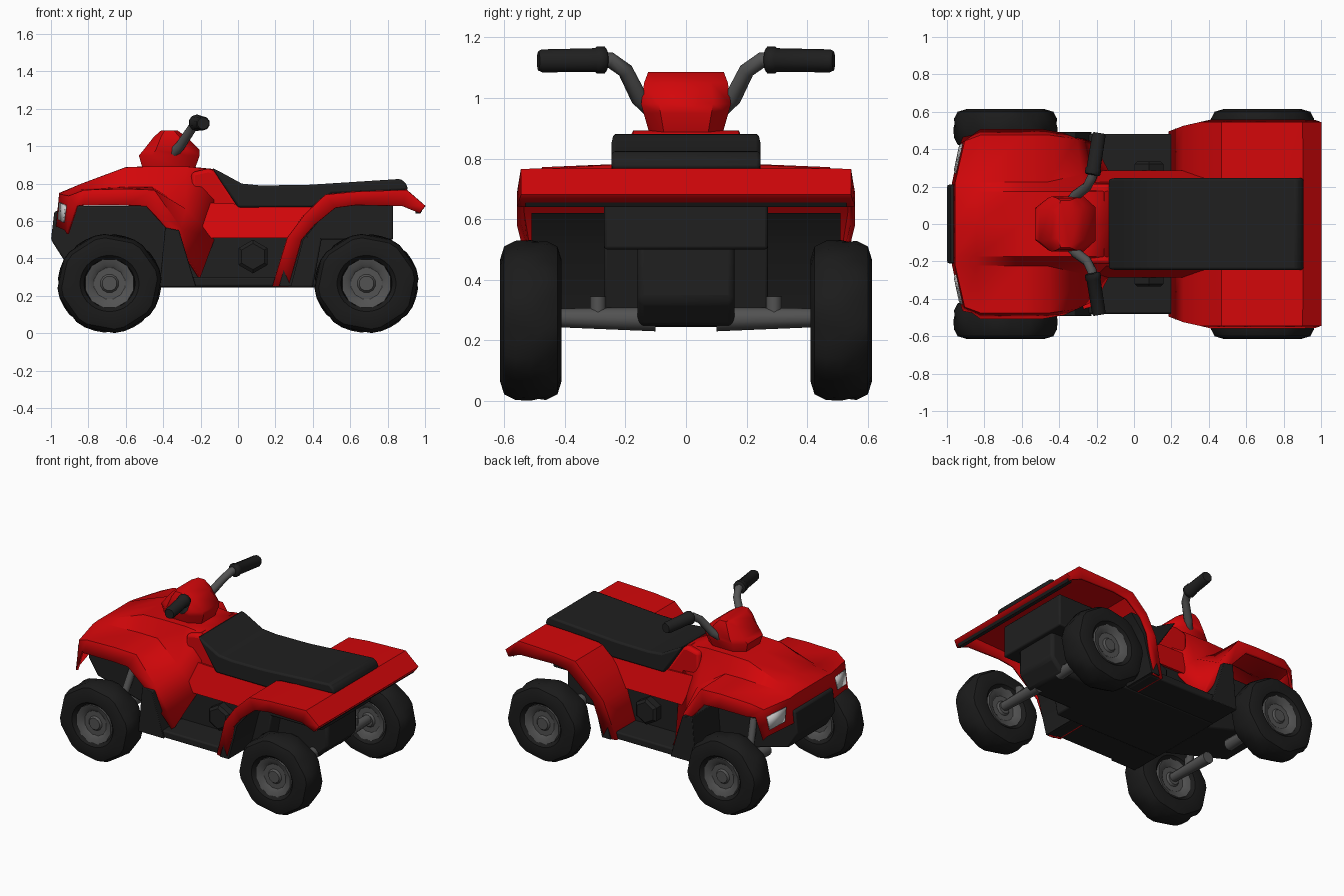
import bpy, bmesh, math
from mathutils import Vector

if "Cube" in bpy.data.objects:
    bpy.data.objects.remove(bpy.data.objects["Cube"])


def material(name, r, g, b):
    m = bpy.data.materials.new(name)
    m.diffuse_color = (r, g, b, 1)
    m.use_nodes = True
    m.node_tree.nodes["Principled BSDF"].inputs["Base Color"].default_value = m.diffuse_color
    return m


RED = material("red plastic", 0.65, 0.002, 0.003)
BLACK = material("black plastic", 0.014, 0.014, 0.014)
RUBBER = material("tyre rubber", 0.011, 0.011, 0.011)
GREY = material("grey metal", 0.085, 0.085, 0.085)
LAMP = material("lamp white", 0.6, 0.6, 0.6)


def finish(name, bm, mat, bevel=0, solid=0, angle=35):
    bmesh.ops.remove_doubles(bm, verts=bm.verts, dist=0.0005)
    bmesh.ops.recalc_face_normals(bm, faces=bm.faces)
    me = bpy.data.meshes.new(name)
    bm.to_mesh(me)
    bm.free()
    me.materials.append(mat)
    ob = bpy.data.objects.new(name, me)
    bpy.context.collection.objects.link(ob)
    bpy.ops.object.select_all(action='DESELECT')
    ob.select_set(True)
    bpy.context.view_layer.objects.active = ob
    bpy.ops.object.shade_smooth_by_angle(angle=math.radians(angle))
    if solid:
        m = ob.modifiers.new("thickness", 'SOLIDIFY')
        m.thickness, m.offset = solid, 0
    if bevel:
        m = ob.modifiers.new("bevel", 'BEVEL')
        m.width, m.segments, m.limit_method = bevel, 2, 'ANGLE'
    return ob


def prism(name, pts, y0, y1, mat, bevel=0.01):
    """Side profile (x, z) extruded from y0 to y1."""
    bm = bmesh.new()
    a = [bm.verts.new((x, y0, z)) for x, z in pts]
    b = [bm.verts.new((x, y1, z)) for x, z in pts]
    bm.faces.new(a)
    bm.faces.new(b)
    for i in range(len(pts)):
        j = (i + 1) % len(pts)
        bm.faces.new((a[i], a[j], b[j], b[i]))
    return finish(name, bm, mat, bevel)


def loft(name, rows, mat, solid=0, closed=False, caps=False, bevel=0, angle=35):
    bm = bmesh.new()
    vs = [[bm.verts.new(p) for p in r] for r in rows]
    n = len(rows[0])
    for r in range(len(rows) - 1):
        for i in range(n if closed else n - 1):
            j = (i + 1) % n
            bm.faces.new((vs[r][i], vs[r][j], vs[r + 1][j], vs[r + 1][i]))
    if caps:
        bm.faces.new(vs[0])
        bm.faces.new(vs[-1])
    return finish(name, bm, mat, bevel, solid, angle)


def tube(name, path, radii, mat, sides=10):
    rows = []
    path = [Vector(p) for p in path]
    for k, p in enumerate(path):
        d = (path[min(k + 1, len(path) - 1)] - path[max(k - 1, 0)]).normalized()
        u = d.cross(Vector((1, 0.01, 0.02))).normalized()
        v = d.cross(u)
        rows.append([p + radii[k] * (u * math.cos(t) + v * math.sin(t))
                     for t in (2 * math.pi * i / sides for i in range(sides))])
    return loft(name, rows, mat, closed=True, caps=True, angle=50)


def spin(name, centre, prof, sides, mat, bump=0, sx=1.0, angle=35):
    """Profile of (y offset, radius) turned about the y axis."""
    rows = []
    for k, (y, r) in enumerate(prof):
        row = []
        for i in range(sides):
            t = 2 * math.pi * (i + 0.5) / sides
            q = r - (bump if r > 0.23 and (i // 2 + (y > 0)) % 2 else 0)
            row.append((centre[0] + sx * q * math.cos(t), centre[1] + y, centre[2] + q * math.sin(t)))
        rows.append(row)
    return loft(name, rows, mat, closed=True, caps=True, angle=angle)


def mirrored(half):
    return [(x, -y, z) for x, y, z in reversed(half) if y > 0] + half


# Front hood and fenders: hood x, hood z, crease z, fender x, y, z, skirt x, z
front = [(-.965, .57, .57, -.92, .43, .55, -.91, .53),
         (-.95, .745, .74, -.90, .44, .73, -.86, .68),
         (-.84, .79, .765, -.82, .47, .76, -.82, .685),
         (-.60, .88, .775, -.60, .47, .765, -.60, .685),
         (-.46, .885, .775, -.45, .47, .76, -.49, .68),
         (-.28, .885, .66, -.31, .45, .56, -.38, .56),
         (-.13, .87, .50, -.205, .40, .30, -.21, .30)]
rows = []
for xc, zh, zi, xo, yo, zf, xs, zs in front:
    yi = .22 if zi > .7 or zi < .6 and xc < -.9 else .26
    rows.append(mirrored([(xc, 0, zh), (xc, .17, zh), (xc, yi, zi), (xo, yo, zf), (xs, yo + .03, zs)]))
loft("front_fenders_and_hood", rows, RED, solid=.016, angle=50)

# Rear fenders: top x, top z, skirt x, skirt z, half width
rear = [(.19, .25, .27, .25, .49), (.27, .51, .34, .50, .52), (.36, .63, .41, .58, .54),
        (.47, .735, .52, .67, .54), (.62, .75, .63, .685, .54), (.90, .76, .88, .68, .54),
        (.995, .68, .965, .645, .54), (.965, .645, .965, .645, .54)]
rows = [mirrored([(x, 0, z), (x, .24, z), (x, w, z), (xs, w + .01, zs)]) for x, z, xs, zs, w in rear]
loft("rear_fenders", rows, RED, solid=.016)
prism("rear_lip", [(.95, .64), (.975, .64), (.985, .655), (.95, .66)], -.53, .53, BLACK, 0)

# Centre body, flaring out below the seat
prism("centre_body", [(-.25, .55), (-.25, .86), (-.16, .88), (-.12, .87), (0.02, .66), (.42, .66), (.36, .55)],
      -.215, .215, RED, .02)
loft("side_panels", [[(-.3, s * .285, .51), (.3, s * .285, .51), (.42, s * .24, .68), (-.3, s * .22, .70)]
                     for s in (-1, 1)], RED, closed=True, caps=True)

# Seat
prism("seat", [(-.14, .885), (-.09, .86), (.02, .80), (.12, .79), (.37, .793), (.87, .825), (.9, .80), (.91, .765),
               (.5, .745), (.4, .672), (0, .672)], -.245, .245, BLACK, .012)

# Chassis, nose, footboards and rear gearbox
prism("chassis", [(-.42, .245), (.4, .245), (.45, .52), (-.35, .52)], -.27, .27, BLACK)
prism("nose", [(-1.0, .50), (-.982, .65), (-.9, .68), (-.4, .68), (-.3, .25), (-.42, .25), (-.93, .39)],
      -.21, .21, BLACK)
prism("under_seat_box", [(.36, .5), (.83, .5), (.83, .72), (.5, .72), (.40, .62)], -.27, .27, BLACK)
prism("rear_gearbox", [(.35, .245), (.72, .245), (.8, .33), (.8, .55), (.35, .55)], -.16, .16, BLACK, .02)
prism("footboard", [(-.42, .25), (.27, .25), (.29, .30), (-.4, .30)], -.48, .48, BLACK)
for s in (-1, 1):
    prism("front_mud_flap", [(-.42, .25), (-.225, .25), (-.315, .55), (-.39, .565)], s * .2, s * .492, BLACK, .004)
    prism("rear_mud_flap", [(.22, .252), (.285, .252), (.35, .5), (.45, .62), (.39, .62), (.29, .5)],
          s * .2, s * .51, BLACK, 0)
    spin("engine_knob", (.08, s * .29, .41), [(-.045, .09), (.03, .09), (.045, .07)] if s > 0
         else [(.045, .09), (-.03, .09), (-.045, .07)], 6, BLACK)

    # Headlight plates on the bevelled front corners
    def on_panel(u, v):
        a = Vector((-.965, .22, .57)).lerp(Vector((-.92, .43, .55)), u)
        b = Vector((-.95, .22, .74)).lerp(Vector((-.90, .44, .73)), u)
        p = a.lerp(b, v) + Vector((-.0125, .002, 0))
        return (p.x, s * p.y, p.z)
    loft("headlight", [[on_panel(.22, .78), on_panel(.96, .74)], [on_panel(.32, .26), on_panel(.92, .22)]],
         LAMP, solid=.008)

    # Handlebar and grip
    tube("handlebar", [(-.34, s * .12, .97), (-.31, s * .155, 1.0), (-.25, s * .20, 1.09), (-.225, s * .25, 1.125),
                       (-.22, s * .30, 1.125)], [.03, .028, .026, .026, .026], GREY, 8)
    tube("grip", [(-.222, s * .262, 1.125), (-.221, s * .268, 1.125), (-.217, s * .295, 1.125),
                  (-.216, s * .30, 1.125), (-.188, s * .475, 1.122), (-.186, s * .487, 1.122)],
         [.036, .044, .044, .039, .038, .032], BLACK, 10)

    # Wheels, axles and struts
    for x in (-.687, .687):
        c = (x, s * .512, .266)
        side = [(.02, .125), (.075, .13), (.098, .15), (.102, .2), (.088, .245), (.05, .264)]
        spin("tyre", c, [(-y, r) for y, r in side] + [(0, .266)] + side[::-1], 32, RUBBER, .009, 1.05)
        rim = [(.06, .134), (.088, .134), (.08, .105), (.065, .085), (.065, .05), (.078, .04)]
        spin("hub", c, [(-y, r) for y, r in reversed(rim)] + rim, 12, GREY)
        tube("axle", [(x, s * .1, .27), (x, s * .46, .275)], [.04, .03], GREY)
        tube("strut", [(x, s * .29, .29), (x, s * .29, .345)], [.026, .026], GREY, 8)
    tube("front_strut", [(-.687, s * .29, .30), (-.66, s * .20, .52)], [.025, .025], GREY, 8)

# Handlebar pod: z, back x, front x, half width
rows = []
for z, x0, x1, w in [(.88, -.51, -.23, .12), (.95, -.53, -.205, .14), (.98, -.505, -.205, .148),
                     (1.05, -.45, -.275, .138), (1.085, -.41, -.325, .125)]:
    c = (x1 - x0) * .22
    half = [(x0, w * .6, z), (x0 + c, w, z), (x1 - c, w, z), (x1, w * .6, z)]
    rows.append(half + [(x, -y, z) for x, y, z in reversed(half)])
loft("handlebar_pod", rows, RED, closed=True, caps=True, angle=48)
